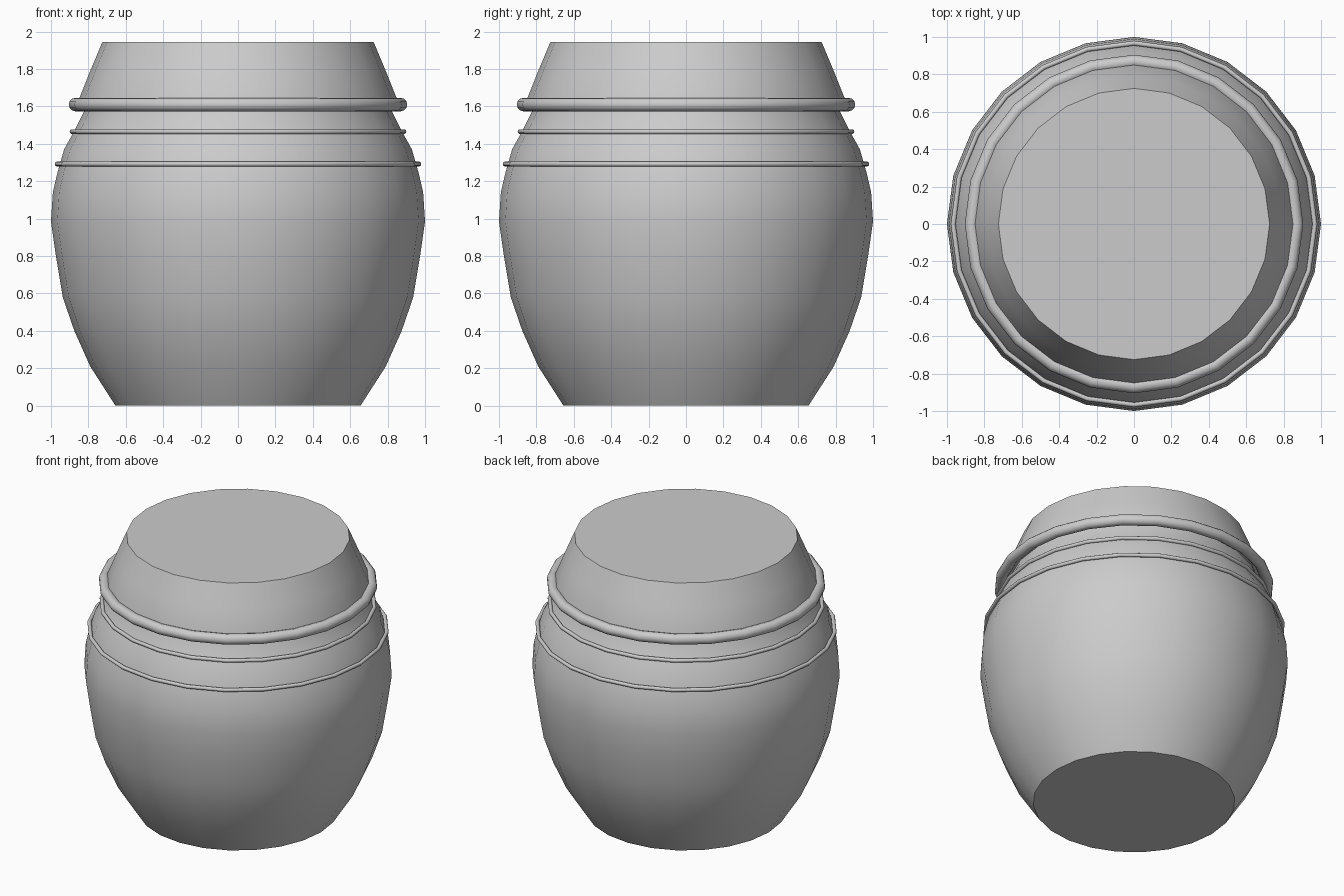
import bpy, bmesh
from math import radians
from mathutils import Matrix, Vector

cube = bpy.data.objects.get("Cube")
if cube:
    bpy.data.objects.remove(cube, do_unlink=True)

SIDES = 24

clay = bpy.data.materials.new("grey_clay")
clay.use_nodes = True
clay.diffuse_color = (0.6, 0.6, 0.6, 1)
clay.node_tree.nodes["Principled BSDF"].inputs["Base Color"].default_value = (0.6, 0.6, 0.6, 1)


def finish(obj, angle):
    obj.data.materials.append(clay)
    bpy.ops.object.select_all(action='DESELECT')
    obj.select_set(True)
    bpy.context.view_layer.objects.active = obj
    bpy.ops.object.shade_smooth_by_angle(angle=radians(angle))


def lathe(name, profile):
    """Revolve a (radius, height) profile and cap both ends."""
    bm = bmesh.new()
    rings = []
    for r, z in profile:
        ring = [bm.verts.new(Matrix.Rotation(radians(360 * i / SIDES), 3, 'Z') @ Vector((r, 0, z)))
                for i in range(SIDES)]
        rings.append(ring)
    for low, high in zip(rings, rings[1:]):
        for i in range(SIDES):
            j = (i + 1) % SIDES
            bm.faces.new((low[i], low[j], high[j], high[i]))
    bm.faces.new(rings[0][::-1])
    bm.faces.new(rings[-1])
    mesh = bpy.data.meshes.new(name)
    bm.to_mesh(mesh)
    bm.free()
    obj = bpy.data.objects.new(name, mesh)
    bpy.context.collection.objects.link(obj)
    finish(obj, 40)


def band(name, outer, z, thickness):
    bpy.ops.mesh.primitive_torus_add(major_segments=SIDES, minor_segments=12,
                                     major_radius=outer - thickness,
                                     minor_radius=thickness, location=(0, 0, z))
    obj = bpy.context.object
    obj.name = name
    finish(obj, 60)


# Bulging pot body, then the tapering closed top
lathe("jar_body", [(0.655, 0), (0.79, 0.21), (0.875, 0.4), (0.937, 0.58), (0.972, 0.79),
                   (1.0, 0.985), (0.99, 1.14), (0.967, 1.24), (0.93, 1.37),
                   (0.875, 1.47), (0.82, 1.58), (0.81, 1.62)])
lathe("jar_lid", [(0.855, 1.61), (0.85, 1.64), (0.79, 1.79), (0.725, 1.945)])

# Raised bands round the shoulder and rim
band("rim_band", 0.905, 1.61, 0.036)
band("upper_cord", 0.90, 1.465, 0.013)
band("lower_cord", 0.98, 1.292, 0.013)
